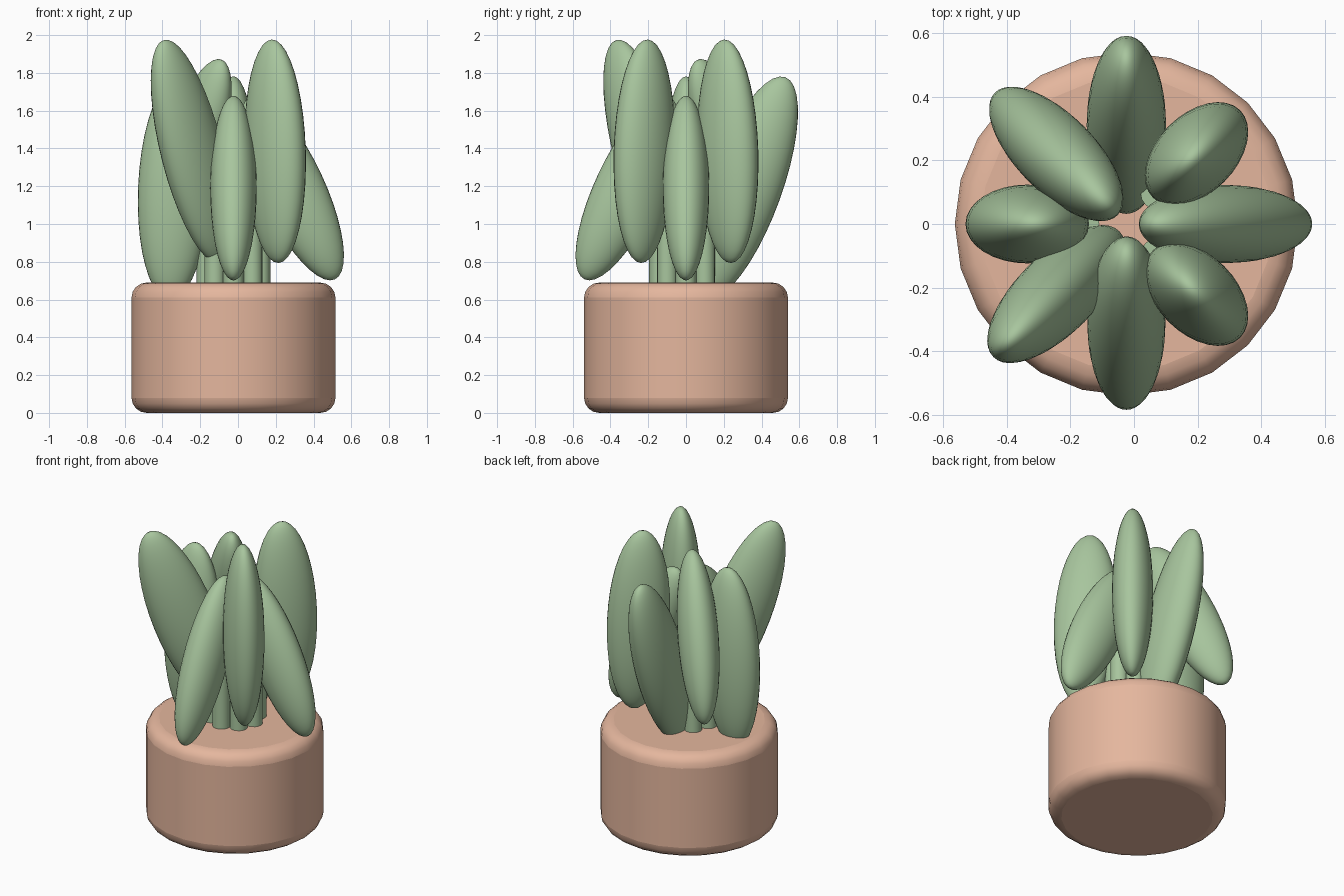
import bpy, math
from mathutils import Matrix, Vector

if "Cube" in bpy.data.objects:
    bpy.data.objects.remove(bpy.data.objects["Cube"])

CX, CY = -0.024, 0.0


def material(name, rgb):
    m = bpy.data.materials.new(name)
    m.diffuse_color = (*rgb, 1)
    m.use_nodes = True
    m.node_tree.nodes["Principled BSDF"].inputs["Base Color"].default_value = m.diffuse_color
    return m


def finish(name, mat, angle=60):
    ob = bpy.context.object
    ob.name = name
    ob.data.materials.append(mat)
    bpy.ops.object.shade_smooth_by_angle(angle=math.radians(angle))
    return ob


clay = material("terracotta", (0.78, 0.47, 0.34))
green = material("leaf_green", (0.39, 0.56, 0.34))

# Pot: 24-sided cylinder with rounded rims
bpy.ops.mesh.primitive_cylinder_add(vertices=24, radius=0.54, depth=0.69,
                                    location=(CX, CY, 0.345))
pot = bpy.context.object
pot.rotation_euler.z = math.radians(0)
bevel = pot.modifiers.new("rounded_rims", 'BEVEL')
bevel.width = 0.08
bevel.segments = 4
bevel.limit_method = 'ANGLE'
bevel.angle_limit = math.radians(50)
finish("pot", clay, 40)

# Leaf shapes repeat in threes: (outward tilt, radial, tangential, long semi-axis)
SHAPES = [(-25.0, 0.170, 0.123, 0.533),
          (-2.5, 0.193, 0.124, 0.592),
          (20.0, 0.194, 0.125, 0.625)]

for i in range(8):
    theta = i * math.pi / 4
    out = Vector((math.cos(theta), math.sin(theta), 0))
    tilt, a, b, c = SHAPES[i % 3]

    # Leaf: flattened ellipsoid leaning in or out, alternating in height
    centre = Vector((CX, CY, 1.385 if i % 2 else 1.19)) + out * 0.312
    bpy.ops.mesh.primitive_uv_sphere_add(segments=32, ring_count=20, radius=1)
    leaf = finish(f"leaf_{i + 1}", green)
    leaf.matrix_world = (Matrix.Translation(centre)
                         @ Matrix.Rotation(theta, 4, 'Z')
                         @ Matrix.Rotation(math.radians(tilt), 4, 'Y')
                         @ Matrix.Diagonal((a, b, c, 1)))

    # Stem: slim upright rod in the middle of the pot
    foot = Vector((CX, CY, 0.87)) + out * 0.14
    bpy.ops.mesh.primitive_cylinder_add(vertices=16, radius=0.055, depth=0.46,
                                        location=foot)
    finish(f"stem_{i + 1}", green, 40)
